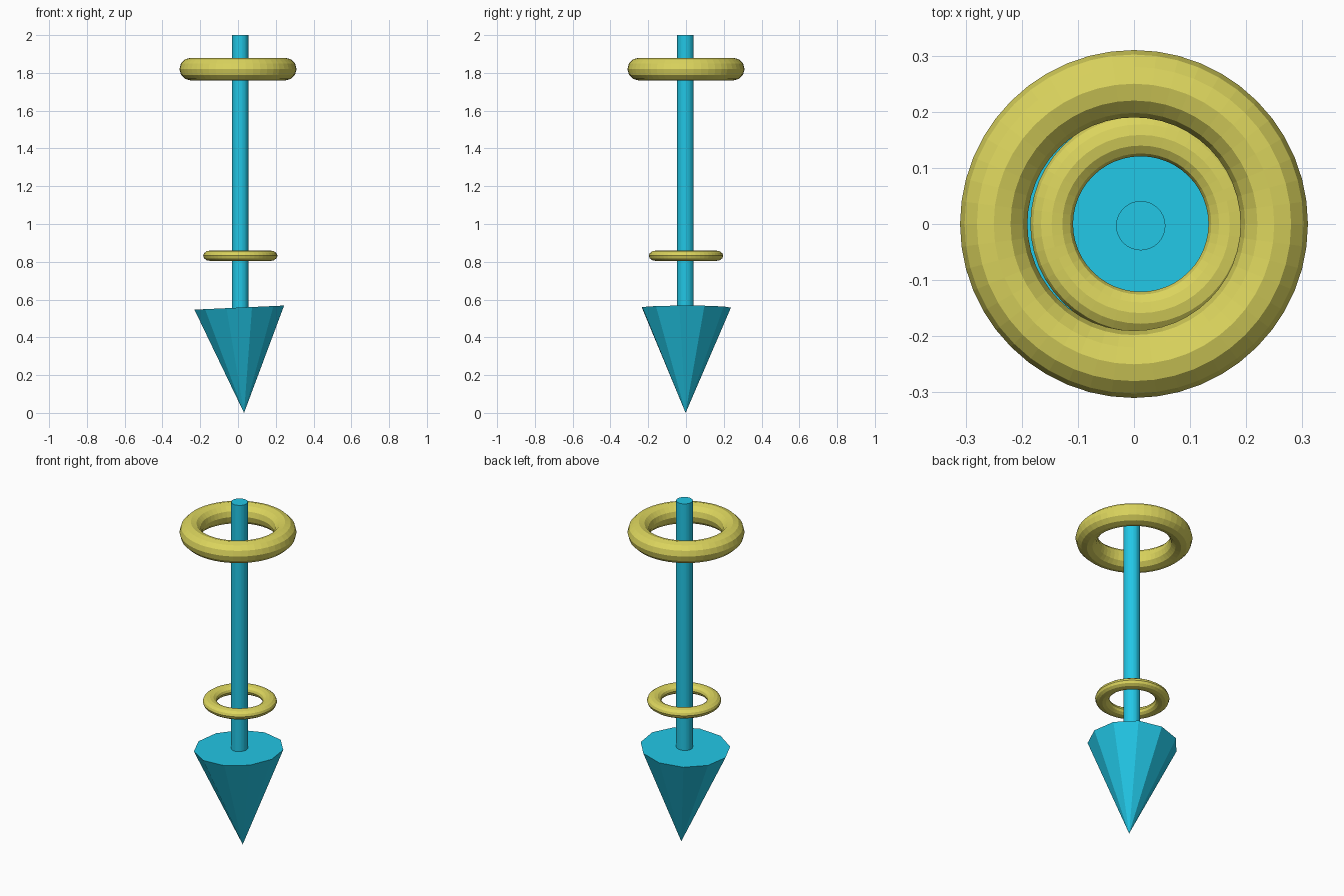
import bpy
from math import radians, sin, cos

if "Cube" in bpy.data.objects:
    bpy.data.objects.remove(bpy.data.objects["Cube"])


def material(name, color):
    m = bpy.data.materials.new(name)
    m.diffuse_color = (*color, 1)
    m.use_nodes = True
    m.node_tree.nodes["Principled BSDF"].inputs["Base Color"].default_value = m.diffuse_color
    return m


cyan = material("cyan", (0.016, 0.57, 0.79))
yellow = material("yellow", (0.71, 0.66, 0.11))


def finish(name, mat):
    ob = bpy.context.object
    ob.name = name
    ob.data.materials.append(mat)
    return ob


# Both rings share one torus shape, scaled differently
def ring(name, x, z, scale):
    bpy.ops.mesh.primitive_torus_add(major_segments=48, minor_segments=12,
                                     major_radius=0.25, minor_radius=0.06,
                                     location=(x, 0, z))
    finish(name, yellow).scale = scale


# Shaft
SHAFT_BOTTOM, SHAFT_TOP = 0.54, 2.0
bpy.ops.mesh.primitive_cylinder_add(vertices=32, radius=0.044,
                                    depth=SHAFT_TOP - SHAFT_BOTTOM,
                                    location=(0.012, -0.003, (SHAFT_TOP + SHAFT_BOTTOM) / 2))
finish("shaft", cyan)

# Slightly tilted eleven-sided arrow head, point down
tilt, depth = radians(-2.6), 0.558
tip = (0.032, -0.002, 0.0)
bpy.ops.mesh.primitive_cone_add(vertices=11, radius1=0, radius2=0.24, depth=depth,
                                location=(tip[0] + sin(tilt) * depth / 2, tip[1],
                                          tip[2] + cos(tilt) * depth / 2),
                                rotation=(0, tilt, 0))
finish("arrow_head", cyan)

# Rings around the shaft
ring("upper_ring", 0.0, 1.82, (1, 1, 1))
ring("lower_ring", 0.012, 0.832, (0.635, 0.635, 0.46))
